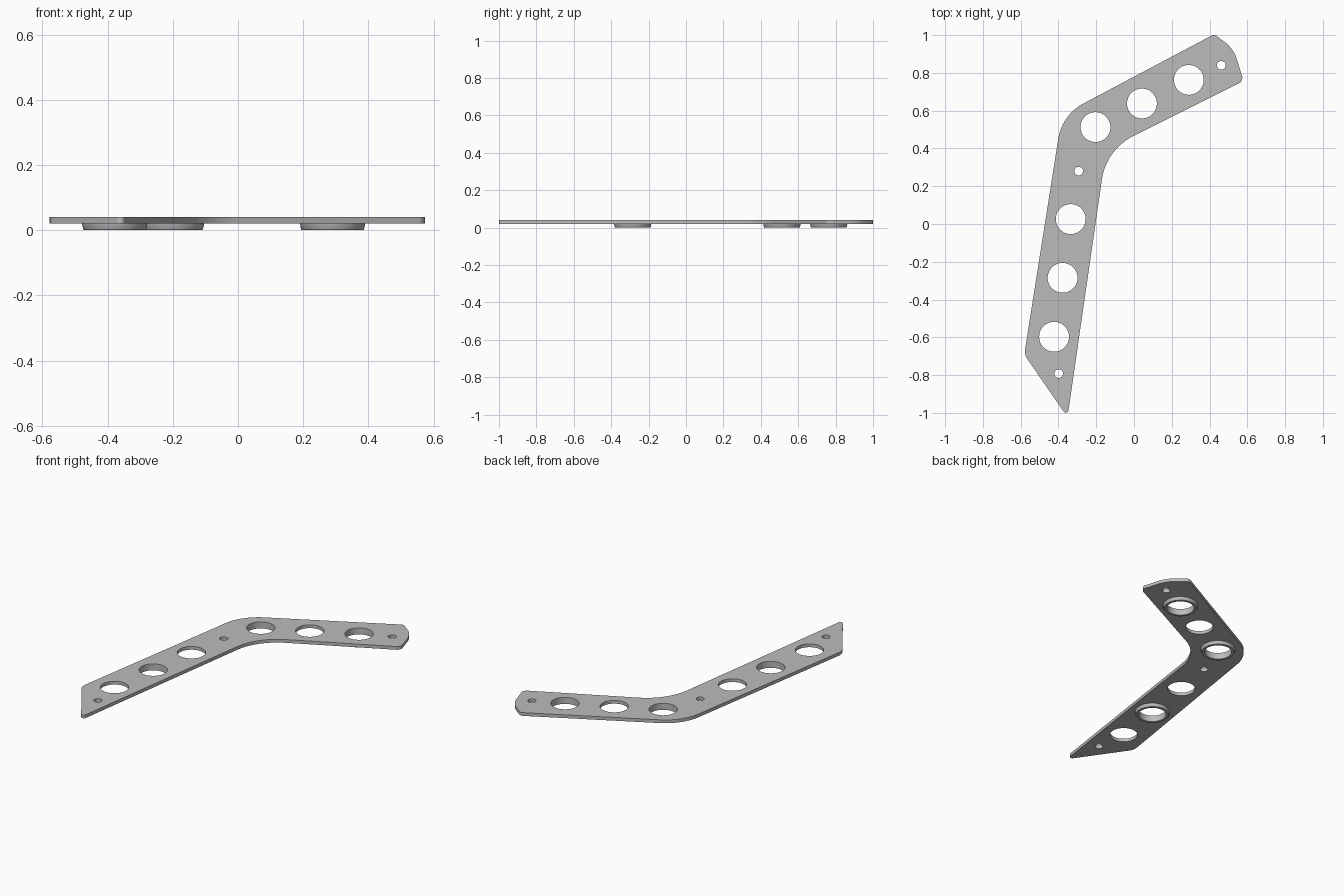
import bpy, bmesh
from math import cos, sin, tan, pi
from mathutils import Vector

default_cube = bpy.data.objects.get("Cube")
if default_cube:
    bpy.data.objects.remove(default_cube, do_unlink=True)

grey = bpy.data.materials.new("plain_grey")
grey.use_nodes = True
colour = (0.5, 0.5, 0.5, 1)
grey.diffuse_color = colour
grey.node_tree.nodes["Principled BSDF"].inputs["Base Color"].default_value = colour

BOTTOM, TOP = 0.02, 0.04
HOLE, PIN = 0.079, 0.023
SEGMENTS = 64

# Outline corners: x, y, distance from the corner to where its rounding begins
corners = [(-0.381, 0.578, 0.128), (0.425, 1.005, 0.016), (0.528, 0.927, 0.06),
           (0.58, 0.757, 0.028), (-0.147, 0.394, 0.16), (-0.352, -1.023, 0.037),
           (-0.581, -0.691, 0.03)]
flanged_holes = [(-0.204, 0.513), (0.29, 0.763), (-0.378, -0.285)]
plain_holes = [(0.042, 0.638), (-0.335, 0.026), (-0.423, -0.597)]
pin_holes = [(0.462, 0.84), (-0.293, 0.28), (-0.399, -0.792)]


def rounded_outline(corners, steps=14):
    """Replace every corner by a circular arc tangent to both sides."""
    points = []
    for i, (x, y, reach) in enumerate(corners):
        here = Vector((x, y))
        before = (Vector(corners[i - 1][:2]) - here).normalized()
        after = (Vector(corners[(i + 1) % len(corners)][:2]) - here).normalized()
        half = before.angle(after) / 2
        radius = reach * tan(half)
        centre = here + (before + after).normalized() * reach / cos(half)
        start = here + before * reach - centre
        end = here + after * reach - centre
        sweep = pi - 2 * half
        for k in range(steps + 1):
            t = k / steps
            arm = start * sin((1 - t) * sweep) + end * sin(t * sweep)
            points.append(centre + arm.normalized() * radius)
    return points


def circle(x, y, radius):
    angles = [2 * pi * k / SEGMENTS for k in range(SEGMENTS)]
    return [(x + radius * cos(a), y + radius * sin(a)) for a in angles]


def finish(name, mesh):
    obj = bpy.data.objects.new(name, mesh)
    bpy.context.collection.objects.link(obj)
    mesh.materials.clear()
    mesh.materials.append(grey)
    bpy.ops.object.select_all(action='DESELECT')
    obj.select_set(True)
    bpy.context.view_layer.objects.active = obj
    bpy.ops.object.shade_smooth_by_angle(angle=pi / 6)
    return obj


# Bent plate: filled outline with holes, extruded to its thickness
curve = bpy.data.curves.new("plate_profile", 'CURVE')
curve.dimensions = '2D'
curve.fill_mode = 'BOTH'
curve.extrude = (TOP - BOTTOM) / 2
loops = [rounded_outline(corners)]
loops += [circle(x, y, HOLE) for x, y in flanged_holes + plain_holes]
loops += [circle(x, y, PIN) for x, y in pin_holes]
for loop in loops:
    spline = curve.splines.new('POLY')
    spline.points.add(len(loop) - 1)
    for point, (x, y) in zip(spline.points, loop):
        point.co = (x, y, 0, 1)
    spline.use_cyclic_u = True
profile = bpy.data.objects.new("plate_profile", curve)
bpy.context.collection.objects.link(profile)
depsgraph = bpy.context.evaluated_depsgraph_get()
plate_mesh = bpy.data.meshes.new_from_object(profile.evaluated_get(depsgraph))
bpy.data.objects.remove(profile, do_unlink=True)

bm = bmesh.new()
bm.from_mesh(plate_mesh)
bmesh.ops.remove_doubles(bm, verts=bm.verts, dist=0.00005)
bmesh.ops.recalc_face_normals(bm, faces=bm.faces)
bmesh.ops.translate(bm, verts=bm.verts, vec=(0, 0, (TOP + BOTTOM) / 2))
bm.to_mesh(plate_mesh)
bm.free()
finish("bent_plate", plate_mesh)

# Flanges: tapered collars under every other large hole
section = [(HOLE, BOTTOM), (HOLE, 0), (0.094, 0), (0.097, 0.004), (0.1, BOTTOM)]
for number, (x, y) in enumerate(flanged_holes, 1):
    bm = bmesh.new()
    rings = [[bm.verts.new((px, py, z)) for px, py in circle(x, y, r)]
             for r, z in section]
    for inner, outer in zip(rings, rings[1:]):
        for k in range(SEGMENTS):
            n = (k + 1) % SEGMENTS
            bm.faces.new((inner[k], inner[n], outer[n], outer[k]))
    # Turn the faces outward, judged on the flat underside
    bm.normal_update()
    under = min(bm.faces, key=lambda f: f.calc_center_median().z)
    if under.normal.z > 0:
        bmesh.ops.reverse_faces(bm, faces=bm.faces)
    mesh = bpy.data.meshes.new("hole_flange")
    bm.to_mesh(mesh)
    bm.free()
    finish(f"hole_flange_{number}", mesh)
